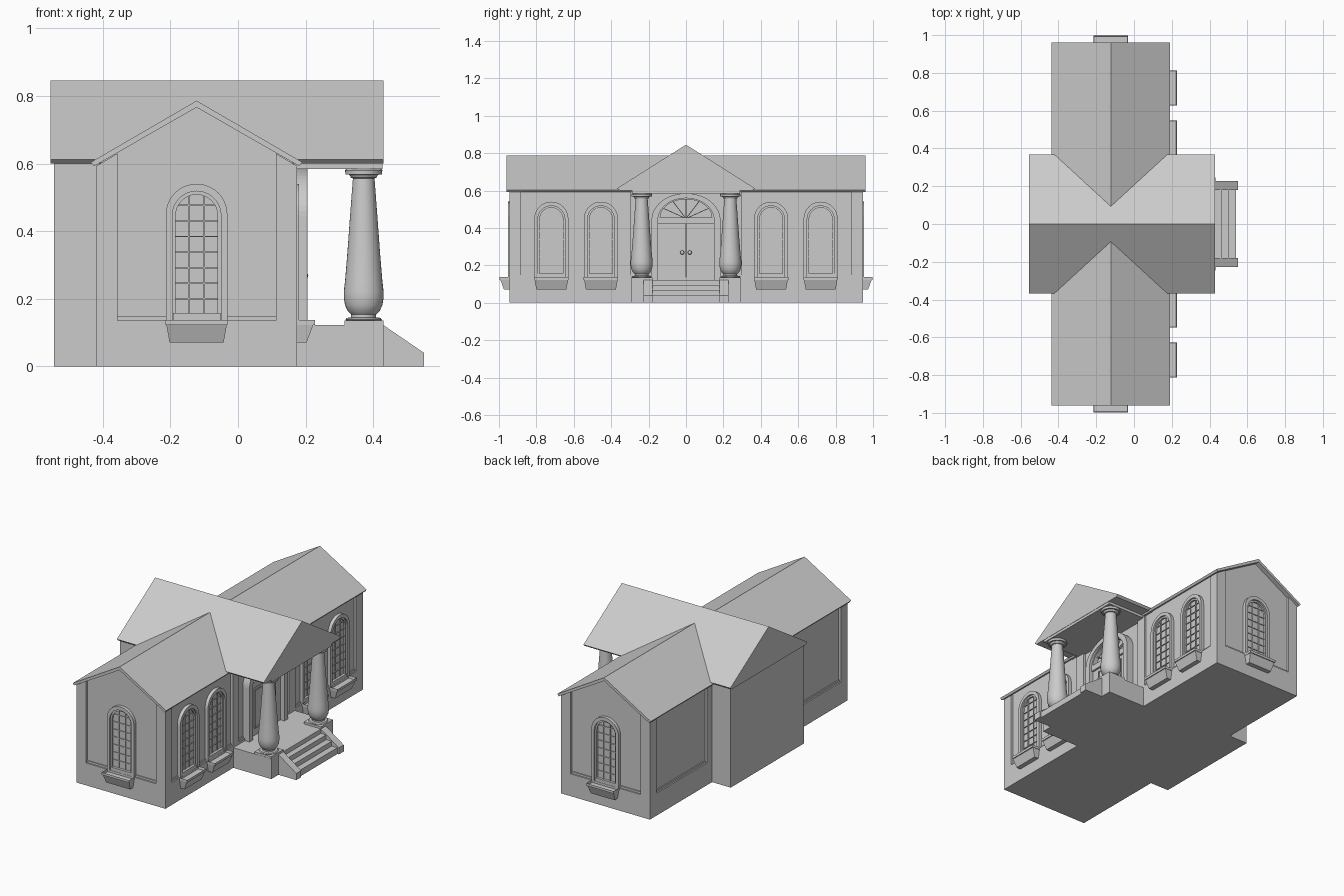
import bpy, bmesh, math
from mathutils import Matrix

if "Cube" in bpy.data.objects:
    bpy.data.objects.remove(bpy.data.objects["Cube"])

CX = -0.1225           # centre line of the long wing
FRONT, END = 0.175, 0.945
SLOPE = 0.59


def place(x=0, y=0, deg=0):
    return Matrix.Translation((x, y, 0)) @ Matrix.Rotation(math.radians(deg), 4, 'Z')


def finish(name, bm, m=Matrix()):
    bmesh.ops.recalc_face_normals(bm, faces=bm.faces)
    me = bpy.data.meshes.new(name)
    bm.to_mesh(me)
    bm.free()
    ob = bpy.data.objects.new(name, me)
    ob.matrix_world = m
    bpy.context.collection.objects.link(ob)
    return ob


def prism(name, pts, d0, d1, m=Matrix()):
    """Extrude a (u, z) profile outwards along local -Y from d0 to d1."""
    bm = bmesh.new()
    a = [bm.verts.new((u, -d0, z)) for u, z in pts]
    b = [bm.verts.new((u, -d1, z)) for u, z in pts]
    n = len(pts)
    bm.faces.new(a)
    bm.faces.new(b[::-1])
    for i in range(n):
        bm.faces.new((a[i], a[(i + 1) % n], b[(i + 1) % n], b[i]))
    return finish(name, bm, m)


def rect(u0, u1, z0, z1):
    return [(u0, z0), (u1, z0), (u1, z1), (u0, z1)]


def box(name, x0, x1, y0, y1, z0, z1):
    return prism(name, rect(x0, x1, z0, z1), -y0, -y1)


def arch(r, rz, spring, base, n=20):
    """Round-headed outline from lower right, over the top, to lower left."""
    top = [(r * math.cos(math.pi * i / n), spring + rz * math.sin(math.pi * i / n)) for i in range(n + 1)]
    return [(r, base)] + top + [(-r, base)]


def arch_band(name, outer, inner, d0, d1, m):
    return prism(name, outer + inner[::-1], d0, d1, m)


def lathe(name, prof, x, y, seg=32):
    bm = bmesh.new()
    rings = [[bm.verts.new((r * math.cos(2 * math.pi * i / seg), r * math.sin(2 * math.pi * i / seg), z))
              for i in range(seg)] for r, z in prof]
    for p, q in zip(rings, rings[1:]):
        for i in range(seg):
            bm.faces.new((p[i], p[(i + 1) % seg], q[(i + 1) % seg], q[i]))
    bm.faces.new(rings[0])
    bm.faces.new(rings[-1])
    return smooth(finish(name, bm, place(x, y)))


def smooth(ob):
    bpy.ops.object.select_all(action='DESELECT')
    ob.select_set(True)
    bpy.context.view_layer.objects.active = ob
    bpy.ops.object.shade_smooth_by_angle(angle=math.radians(35))
    return ob


# long wing: plinth, recessed gabled walls, plinth moulding, roof
H = 0.2975
box("wing_plinth", CX - H, CX + H, -END, END, 0, 0.135)
w = H - 0.014
prism("wing_walls", [(CX - w, 0.13), (CX + w, 0.13), (CX + w, 0.605), (CX, 0.77), (CX - w, 0.605)],
      -END + 0.014, END - 0.014)
box("plinth_moulding", CX - w - 0.006, CX + w + 0.006, -END + 0.008, END - 0.008, 0.13, 0.147)
R = 0.313
prism("wing_roof", [(CX - R, 0.604), (CX, 0.786), (CX + R, 0.604), (CX + R - 0.009, 0.592),
                    (CX, 0.766), (CX - R + 0.009, 0.592)], -0.96, 0.96)

# corner pilasters with tops following the roof, and eaves boards
for s in (-1, 1):
    for t in (-1, 1):
        o, i = H, H - 0.063
        pts = [(CX + s * o, 0.13), (CX + s * i, 0.13), (CX + s * i, 0.768 - SLOPE * i), (CX + s * o, 0.768 - SLOPE * o)]
        prism("corner_pilaster", pts, t * (END - 0.063), t * END)
    box("inner_pilaster_front", CX + w - 0.01, FRONT, s * 0.24, s * 0.3, 0.13, 0.592)
    box("inner_pilaster_back", CX - H, CX - w, s * 0.34, s * 0.4, 0.13, 0.592)

# cross wing: rear block and gabled roof over the porch
box("rear_block", -0.545, CX, -0.35, 0.35, 0, 0.605)
prism("cross_roof", [(-0.368, 0.612), (0, 0.845), (0.368, 0.612), (0.355, 0.6), (-0.355, 0.6)],
      -0.555, 0.43, place(deg=90))
box("porch_beam", 0.15, 0.428, -0.29, 0.29, 0.584, 0.602)


# arched window with glazing bars and a planter box
def window(m):
    d = -0.014
    arch_band("window_frame", arch(0.091, 0.091, 0.449, 0.137), arch(0.072, 0.072, 0.446, 0.137), d, 0.006, m)
    arch_band("window_sash", arch(0.074, 0.074, 0.446, 0.137), arch(0.062, 0.062, 0.446, 0.137), d, -0.004, m)
    prism("window_sill", rect(-0.07, 0.07, 0.137, 0.157), d, 0.002, m)
    for u in (-0.023, 0.023):
        prism("glazing_bar", rect(u - 0.002, u + 0.002, 0.15, 0.505), d, d + 0.005, m)
    for k in range(7):
        z = 0.2 + k * 0.046
        half = 0.064 if z < 0.45 else math.sqrt(max(0.001, 0.064 ** 2 - (z - 0.446) ** 2))
        prism("glazing_bar", rect(-half, half, z - 0.002, z + 0.002), d, d + 0.005, m)
    # planter: side profile tapered in both directions
    bm = bmesh.new()
    lo = [bm.verts.new(p) for p in ((-0.08, 0.01, 0.07), (0.08, 0.01, 0.07), (0.08, -0.028, 0.07), (-0.08, -0.028, 0.07))]
    hi = [bm.verts.new(p) for p in ((-0.092, 0.01, 0.137), (0.092, 0.01, 0.137), (0.092, -0.053, 0.137), (-0.092, -0.053, 0.137))]
    bm.faces.new(lo)
    top = bm.faces.new(hi)
    for i in range(4):
        bm.faces.new((lo[i], lo[(i + 1) % 4], hi[(i + 1) % 4], hi[i]))
    bmesh.ops.inset_region(bm, faces=[top], thickness=0.007, depth=0)
    bmesh.ops.translate(bm, verts=top.verts, vec=(0, 0, -0.015))
    finish("planter_box", bm, m)


for y in (-0.72, -0.455, 0.455, 0.72):
    window(place(FRONT, y, 90))
window(place(CX, -END, 0))
window(place(CX, END, 180))

# doorway: arched surround, fanlight, double doors with knobs
D = place(FRONT, 0, 90)
arch_band("door_surround", arch(0.184, 0.142, 0.443, 0.12, 28), arch(0.15, 0.116, 0.443, 0.12, 28), -0.014, 0.031, D)
arch_band("fanlight_frame", arch(0.152, 0.118, 0.443, 0.44, 28), arch(0.138, 0.098, 0.455, 0.45, 28), -0.014, 0.014, D)
prism("door_transom", rect(-0.15, 0.15, 0.42, 0.455), -0.014, 0.016, D)
for a in range(30, 180, 30):
    c, s = math.cos(math.radians(a)), math.sin(math.radians(a))
    t = 0.002
    prism("fanlight_bar", [(s * t, 0.45 - c * t), (0.14 * c + s * t, 0.455 + 0.1 * s - c * t),
                           (0.14 * c - s * t, 0.455 + 0.1 * s + c * t), (-s * t, 0.45 + c * t)], -0.014, 0.0, D)
for s in (-1, 1):
    prism("door_leaf", rect(s * 0.002, s * 0.15, 0.12, 0.42), -0.014, 0.004, D)
    for u0, u1, z0, z1 in ((0.095, 0.102, 0.165, 0.4), (0.04, 0.102, 0.393, 0.4), (0.04, 0.102, 0.165, 0.172)):
        prism("door_panel_moulding", rect(s * u0, s * u1, z0, z1), 0.0, 0.009, D)
    bm = bmesh.new()
    bmesh.ops.create_uvsphere(bm, u_segments=16, v_segments=8, radius=0.011)
    smooth(finish("door_knob", bm, Matrix.Translation((FRONT + 0.022, s * 0.02, 0.268))))
    box("knob_stem", FRONT, FRONT + 0.018, s * 0.02 - 0.004, s * 0.02 + 0.004, 0.264, 0.272)

# porch platform, steps and sloped cheek walls
box("porch_platform", 0.15, 0.43, -0.295, 0.295, 0, 0.122)
for x1, z in ((0.465, 0.096), (0.502, 0.067), (0.54, 0.038)):
    box("step", 0.42, x1, -0.185, 0.185, 0, z)
for s in (-1, 1):
    prism("step_cheek", [(0.425, 0), (0.55, 0), (0.55, 0.04), (0.43, 0.122), (0.425, 0.122)], s * 0.18, s * 0.227)

# baluster-shaped porch columns
shaft = [(0.05, 0.134), (0.054, 0.138), (0.05, 0.143), (0.037, 0.145), (0.037, 0.153), (0.047, 0.163), (0.055, 0.18),
         (0.059, 0.203), (0.059, 0.22), (0.055, 0.255), (0.048, 0.34), (0.04, 0.45), (0.032, 0.556),
         (0.038, 0.558), (0.04, 0.564), (0.045, 0.568), (0.054, 0.568), (0.055, 0.58), (0.05, 0.585)]
for s in (-1, 1):
    y = s * 0.237
    box("column_base", 0.315, 0.43, y - 0.057, y + 0.057, 0.12, 0.135)
    lathe("column", shaft, 0.372, y)
